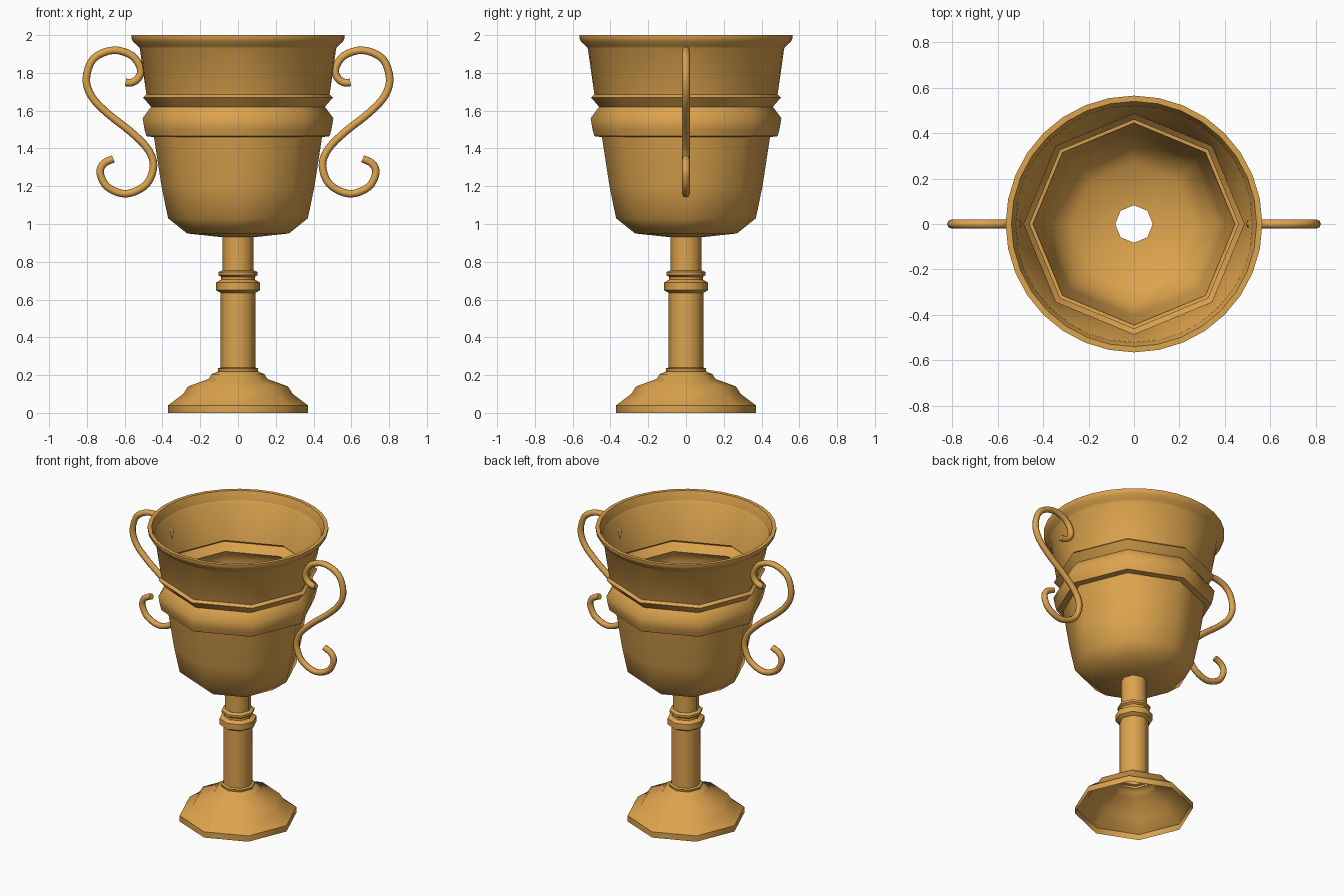
import bpy, bmesh, math

if "Cube" in bpy.data.objects:
    bpy.data.objects.remove(bpy.data.objects["Cube"])

gold = bpy.data.materials.new("warm gold")
gold.diffuse_color = (0.72, 0.37, 0.075, 1)
gold.use_nodes = True
gold.node_tree.nodes["Principled BSDF"].inputs["Base Color"].default_value = gold.diffuse_color


def ring(bm, r, z, n):
    return [bm.verts.new((r * math.cos(2 * math.pi * i / n),
                          r * math.sin(2 * math.pi * i / n), z)) for i in range(n)]


def skin(bm, a, b):
    """Join two rings, b may have a multiple of a's sides."""
    n, m = len(a), len(b)
    step = m // n
    if step == 1:
        for i in range(n):
            j = (i + 1) % n
            bm.faces.new((a[i], a[j], b[j], b[i]))
        return
    half = step // 2
    for i in range(n):
        for k in range(-half, half):  # fan around each lower corner
            bm.faces.new((a[i], b[(i * step + k + 1) % m], b[(i * step + k) % m]))
        bm.faces.new((a[i], a[(i + 1) % n], b[(i * step + half) % m]))


def lathe(name, profile, sides=8, rim=(), rim_sides=32):
    bm = bmesh.new()
    rings = [ring(bm, r, z, sides) for r, z in profile]
    rings += [ring(bm, r, z, rim_sides) for r, z in rim]
    for a, b in zip(rings, rings[1:]):
        skin(bm, a, b)
    me = bpy.data.meshes.new(name)
    bm.to_mesh(me)
    bm.free()
    finish(bpy.data.objects.new(name, me), 50)


def finish(ob, angle):
    if ob.name not in bpy.context.collection.objects:
        bpy.context.collection.objects.link(ob)
    ob.data.materials.clear()
    ob.data.materials.append(gold)
    bpy.ops.object.select_all(action='DESELECT')
    ob.select_set(True)
    bpy.context.view_layer.objects.active = ob
    bpy.ops.object.shade_smooth_by_angle(angle=math.radians(angle))


# Hollow octagonal foot
lathe("foot", [(.37, 0), (.37, .04), (.29, .1), (.265, .14), (.155, .18),
               (.14, .205), (.105, .22), (.108, .235), (.092, .24)])

# Stem with a double collar
lathe("stem", [(.092, .24), (.092, .635), (.117, .65), (.117, .69), (.09, .705),
               (.09, .72), (.104, .73), (.104, .745), (.083, .755), (.083, .93)])

# Octagonal bowl with ridged bands, opening into a round rolled rim
lathe("bowl", [(.083, .93), (.27, .95), (.37, 1.03), (.405, 1.2), (.445, 1.46),
               (.485, 1.465), (.495, 1.5), (.505, 1.56), (.46, 1.62), (.503, 1.67),
               (.485, 1.685)],
      rim=[(.52, 1.93), (.53, 1.942), (.555, 1.965), (.565, 1.985), (.565, 2.0),
           (.54, 2.0), (.53, 1.975), (.522, 1.94)])

# Scrolled handles
S_PATH = [(.595, 1.75), (.565, 1.748), (.53, 1.77), (.515, 1.82), (.56, 1.89), (.66, 1.92),
          (.765, 1.875), (.803, 1.77), (.775, 1.675), (.69, 1.585), (.57, 1.49),
          (.48, 1.40), (.447, 1.31), (.485, 1.21), (.59, 1.16), (.69, 1.195),
          (.73, 1.27), (.71, 1.32), (.66, 1.345)]


def spline(pts, sub=4):
    p = [pts[0]] + pts + [pts[-1]]
    out = []
    for a, b, c, d in zip(p, p[1:], p[2:], p[3:]):
        for s in range(sub):
            t = s / sub
            out.append([.5 * (2 * q + (r - o) * t + (2 * o - 5 * q + 4 * r - u) * t * t
                              + (3 * q - o - 3 * r + u) * t ** 3)
                        for o, q, r, u in zip(a, b, c, d)])
    return out + [pts[-1]]


for side, name in ((1, "handle_right"), (-1, "handle_left")):
    cu = bpy.data.curves.new(name, 'CURVE')
    cu.dimensions = '3D'
    cu.bevel_depth = .02
    cu.bevel_resolution = 2
    cu.use_fill_caps = True
    path = spline(S_PATH)
    sp = cu.splines.new('POLY')
    sp.points.add(len(path) - 1)
    for pt, (x, z) in zip(sp.points, path):
        pt.co = (side * x, 0, z, 1)
    ob = bpy.data.objects.new(name, cu)
    bpy.context.collection.objects.link(ob)
    bpy.ops.object.select_all(action='DESELECT')
    ob.select_set(True)
    bpy.context.view_layer.objects.active = ob
    bpy.ops.object.convert(target='MESH')
    finish(bpy.context.view_layer.objects.active, 50)
